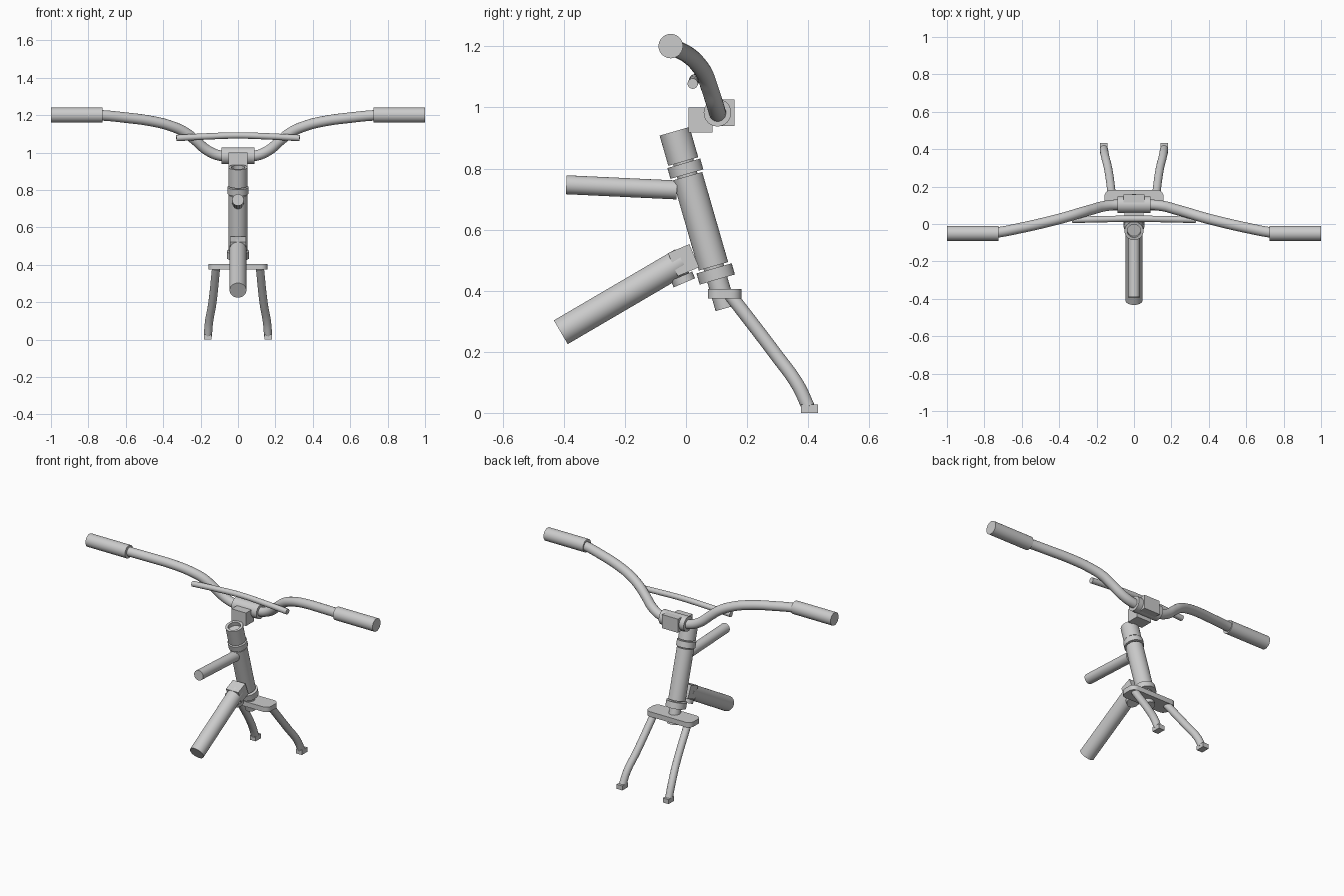
import bpy, bmesh, math
from mathutils import Vector, Matrix

if "Cube" in bpy.data.objects:
    bpy.data.objects.remove(bpy.data.objects["Cube"])

grey = bpy.data.materials.new("plain grey")
grey.diffuse_color = (0.6, 0.6, 0.6, 1)
grey.use_nodes = True
grey.node_tree.nodes["Principled BSDF"].inputs["Base Color"].default_value = grey.diffuse_color


def finish(ob):
    # one material, smooth shading with sharp edges kept
    ob.data.materials.clear()
    ob.data.materials.append(grey)
    bpy.ops.object.select_all(action='DESELECT')
    ob.select_set(True)
    bpy.context.view_layer.objects.active = ob
    bpy.ops.object.shade_smooth_by_angle(angle=math.radians(35))


def from_bmesh(name, bm):
    bmesh.ops.recalc_face_normals(bm, faces=bm.faces)
    me = bpy.data.meshes.new(name)
    bm.to_mesh(me)
    bm.free()
    ob = bpy.data.objects.new(name, me)
    bpy.context.collection.objects.link(ob)
    finish(ob)
    return ob


def lathe(name, profile, base, axis, n=40):
    # profile: (radius, distance along axis); ends are capped
    rot = Vector((0, 0, 1)).rotation_difference(Vector(axis)).to_matrix().to_4x4()
    bm = bmesh.new()
    rings = [[bm.verts.new((r * math.cos(2 * math.pi * i / n),
                            r * math.sin(2 * math.pi * i / n), t))
              for i in range(n)] for r, t in profile]
    for a, b in zip(rings, rings[1:]):
        for i in range(n):
            j = (i + 1) % n
            bm.faces.new((a[i], a[j], b[j], b[i]))
    bm.faces.new(rings[0][::-1])
    bm.faces.new(rings[-1])
    bm.transform(Matrix.Translation(base) @ rot)
    return from_bmesh(name, bm)


def rod(name, a, b, r):
    a, b = Vector(a), Vector(b)
    return lathe(name, [(r, 0), (r, (b - a).length)], a, b - a)


def box(name, lo, hi, tilt=0, bevel=0, vertical_only=False):
    lo, hi = Vector(lo), Vector(hi)
    bm = bmesh.new()
    bmesh.ops.create_cube(bm, size=1, matrix=Matrix.Diagonal((*(hi - lo), 1)))
    if bevel:
        edges = [e for e in bm.edges if not vertical_only
                 or abs(e.verts[0].co.z - e.verts[1].co.z) > 1e-4]
        bmesh.ops.bevel(bm, geom=edges, offset=bevel, segments=6 if vertical_only else 2,
                        profile=0.5, affect='EDGES')
    bm.transform(Matrix.Translation((lo + hi) / 2) @ Matrix.Rotation(math.radians(tilt), 4, 'X'))
    return from_bmesh(name, bm)


def bent_tube(name, pts, r):
    cu = bpy.data.curves.new(name, 'CURVE')
    cu.dimensions = '3D'
    cu.bevel_depth = r
    cu.bevel_resolution = 8
    cu.resolution_u = 8
    cu.use_fill_caps = True
    sp = cu.splines.new('BEZIER')
    sp.bezier_points.add(len(pts) - 1)
    for bp, p in zip(sp.bezier_points, pts):
        bp.co = p
        bp.handle_left_type = bp.handle_right_type = 'AUTO'
    ob = bpy.data.objects.new(name, cu)
    bpy.context.collection.objects.link(ob)
    bpy.ops.object.select_all(action='DESELECT')
    ob.select_set(True)
    bpy.context.view_layer.objects.active = ob
    bpy.ops.object.convert(target='MESH')
    finish(bpy.context.view_layer.objects.active)


# steering column, all on one raked axis
base, axis = Vector((0, 0.09, 0.48)), Vector((0, -0.277, 0.961))
lathe("head_tube", [(0.05, 0), (0.05, 0.307)], base, axis)
lathe("upper_bearing_cup", [(0.056, 0.314), (0.056, 0.351)], base, axis)
lathe("lower_bearing_cup", [(0.06, -0.045), (0.06, -0.007)], base, axis)
lathe("steerer", [(0.034, -0.143), (0.034, 0.42)], base, axis)
lathe("stem_collar", [(0.051, 0.357), (0.051, 0.46), (0.036, 0.46), (0.036, 0.435)], base, axis)

# frame tubes and the joint behind the head tube
rod("top_tube", (0, -0.392, 0.747), (0, -0.03, 0.73), 0.031)
rod("down_tube", (0, -0.41, 0.264), (0, -0.012, 0.497), 0.045)
box("gusset_block", (-0.043, -0.046, 0.459), (0.043, 0.03, 0.541), tilt=23)
tilted = Vector((0, -math.sin(math.radians(23)), math.cos(math.radians(23))))
lathe("gusset_disc", [(0.038, -0.012), (0.038, 0.012)], Vector((0, -0.01, 0.437)), tilted)
lathe("gusset_pin", [(0.02, 0), (0.02, 0.05)], Vector((0, -0.01, 0.437)), tilted)

# fork
box("fork_crown", (-0.158, 0.072, 0.374), (0.158, 0.182, 0.405), bevel=0.035, vertical_only=True)
for s, side in ((-1, "left"), (1, "right")):
    bent_tube("fork_leg_" + side, [(s * 0.117, 0.146, 0.385), (s * 0.138, 0.295, 0.19),
                                   (s * 0.155, 0.365, 0.093), (s * 0.161, 0.4, 0.02)], 0.022)
    box("dropout_" + side, (s * 0.161 - 0.02, 0.377, 0), (s * 0.161 + 0.02, 0.432, 0.028))
    rod("grip_" + side, (s * 0.725, -0.05, 1.201), (s, -0.05, 1.201), 0.04)

# stem clamp
box("stem_block", (-0.05, 0.008, 0.918), (0.05, 0.087, 1.0))
box("clamp_front_plate", (-0.055, 0.105, 0.94), (0.055, 0.158, 1.026))
rod("bar_clamp", (-0.087, 0.103, 0.983), (0.087, 0.103, 0.983), 0.045)

# handlebar, mirrored path, and its crossbar
half = [(0.09, 0.103, 0.983), (0.16, 0.095, 1.01), (0.23, 0.076, 1.068),
        (0.28, 0.062, 1.107), (0.36, 0.038, 1.143), (0.46, 0.012, 1.168),
        (0.6, -0.02, 1.187), (0.74, -0.046, 1.2), (0.82, -0.05, 1.201)]
path = [(-x, y, z) for x, y, z in reversed(half)] + [(0, 0.103, 0.983)] + half
bent_tube("handlebar", path, 0.028)
bent_tube("crossbar", [(-0.33, 0.022, 1.078), (-0.16, 0.026, 1.087), (0, 0.028, 1.092),
                       (0.16, 0.026, 1.087), (0.33, 0.022, 1.078)], 0.017)
